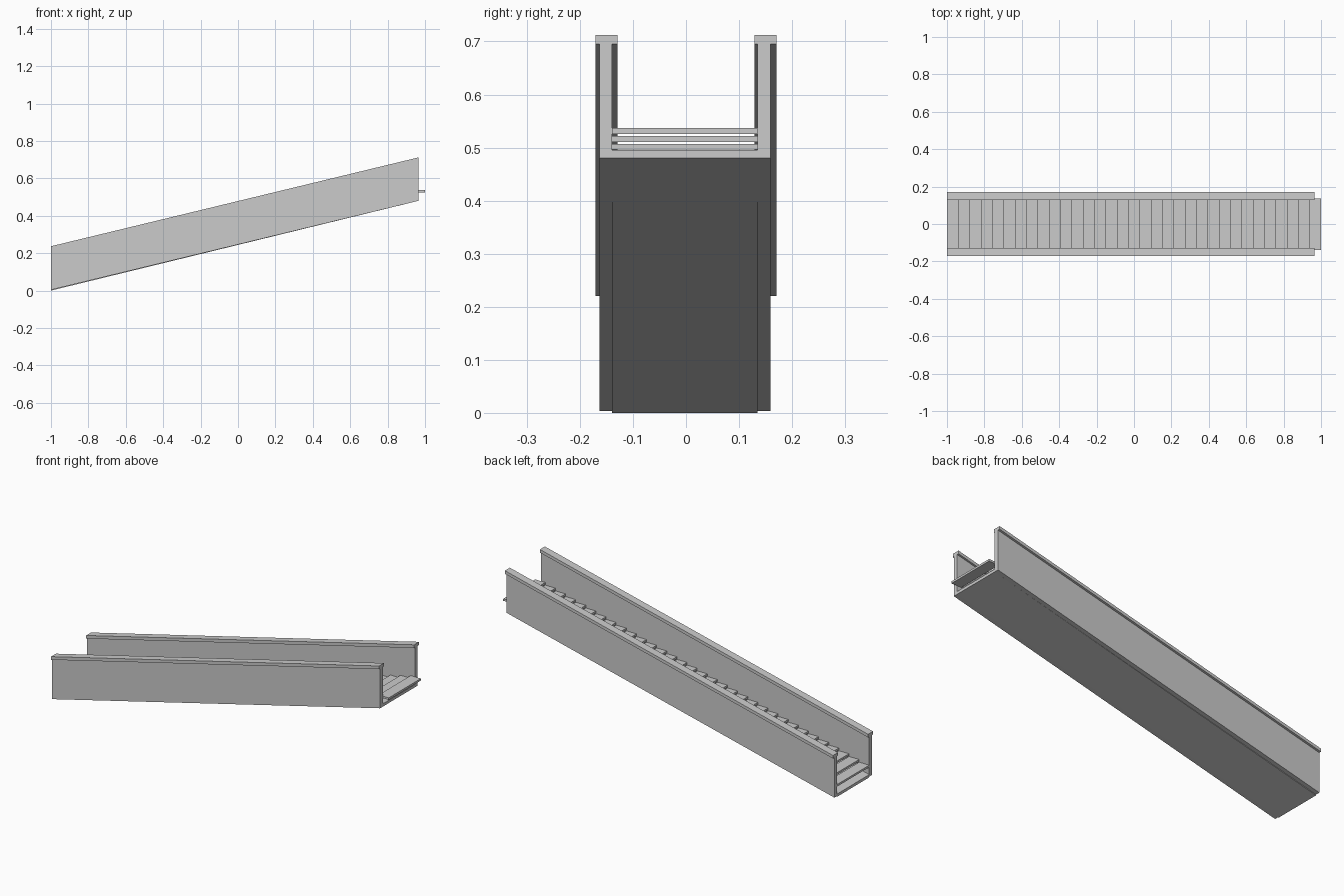
import bpy

if "Cube" in bpy.data.objects:
    bpy.data.objects.remove(bpy.data.objects["Cube"])

X0, X1 = -1.0, 0.965      # lower and upper end of the sloped body
STEPS = 33


def sloped_bar(name, y0, y1, low, high):
    """Prism with vertical ends; low/high = (bottom z, top z) at each end."""
    verts = []
    for y in (y0, y1):
        verts += [(X0, y, low[0]), (X1, y, high[0]), (X1, y, high[1]), (X0, y, low[1])]
    faces = [(0, 1, 2, 3), (7, 6, 5, 4), (0, 4, 5, 1),
             (1, 5, 6, 2), (2, 6, 7, 3), (3, 7, 4, 0)]
    mesh = bpy.data.meshes.new(name)
    mesh.from_pydata(verts, [], faces)
    obj = bpy.data.objects.new(name, mesh)
    bpy.context.collection.objects.link(obj)
    return obj


# Side panels with wider handrails on top
for side, panel, rail in (("front", (-0.163, -0.139), (-0.171, -0.129)),
                          ("back", (0.135, 0.159), (0.129, 0.171))):
    sloped_bar(side + "_panel", *panel, (0.004, 0.222), (0.48, 0.697))
    sloped_bar(side + "_handrail", *rail, (0.220, 0.237), (0.695, 0.712))

# Sloped base plate between the panels
sloped_bar("base_plate", -0.139, 0.135, (0.0, 0.015), (0.48, 0.495))

# Thin open treads climbing the slope
pitch = 2.0 / STEPS
rise = pitch * 0.2425
bpy.ops.mesh.primitive_cube_add(size=1, location=(-1 + pitch / 2, -0.002, 0.531 - rise * (STEPS - 1)))
treads = bpy.context.object
treads.name = "step_treads"
treads.scale = (pitch, 0.274, 0.011)
bpy.ops.object.transform_apply(location=False, rotation=False, scale=True)
array = treads.modifiers.new("repeat", 'ARRAY')
array.count = STEPS
array.use_relative_offset = False
array.use_constant_offset = True
array.constant_offset_displace = (pitch, 0, rise)
